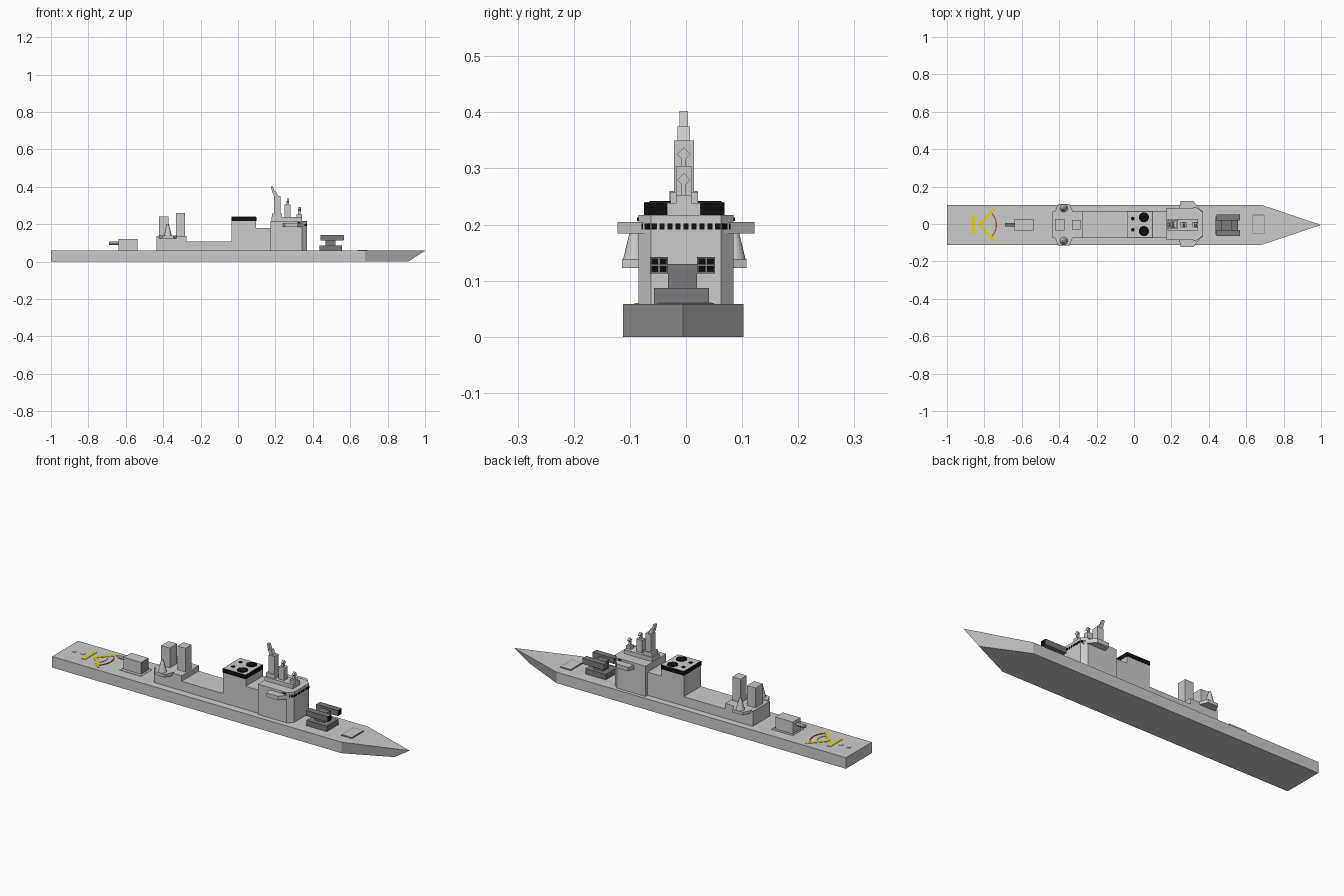
import bpy, bmesh, math

if "Cube" in bpy.data.objects:
    bpy.data.objects.remove(bpy.data.objects["Cube"])

CY = -0.004  # centre line of the ship


def mat(name, rgb):
    m = bpy.data.materials.new(name)
    m.diffuse_color = (*rgb, 1)
    m.use_nodes = True
    m.node_tree.nodes["Principled BSDF"].inputs["Base Color"].default_value = m.diffuse_color
    return m


BLACK = mat("black", (0.004, 0.004, 0.004))
YELLOW = mat("yellow", (0.75, 0.7, 0.0))
RED = mat("red", (0.4, 0.05, 0.04))
WHITE = mat("pale", (0.6, 0.6, 0.6))
BLUE = mat("blue_grey", (0.25, 0.3, 0.36))
DARK = mat("dark_grey", (0.2, 0.19, 0.2))


def make(name, bm, m=None):
    bmesh.ops.recalc_face_normals(bm, faces=bm.faces)
    me = bpy.data.meshes.new(name)
    bm.to_mesh(me)
    bm.free()
    ob = bpy.data.objects.new(name, me)
    bpy.context.collection.objects.link(ob)
    if m:
        me.materials.append(m)
    return ob


def loft(name, lower, upper, m=None):
    """Solid between two matching loops of 3D points."""
    bm = bmesh.new()
    a = [bm.verts.new(p) for p in lower]
    b = [bm.verts.new(p) for p in upper]
    bm.faces.new(a)
    bm.faces.new(b)
    n = len(a)
    for i in range(n):
        bm.faces.new((a[i], a[(i + 1) % n], b[(i + 1) % n], b[i]))
    return make(name, bm, m)


def prism(name, pts, z0, z1, m=None):
    return loft(name, [(x, y, z0) for x, y in pts], [(x, y, z1) for x, y in pts], m)


def box(name, x0, x1, y0, y1, z0, z1, m=None):
    return prism(name, [(x0, y0), (x1, y0), (x1, y1), (x0, y1)], z0, z1, m)


def cone(name, x, y, z0, z1, r0, r1, m=None, n=20):
    bm = bmesh.new()
    bmesh.ops.create_cone(bm, cap_ends=True, segments=n, radius1=r0, radius2=r1, depth=z1 - z0)
    bmesh.ops.translate(bm, verts=bm.verts, vec=(x, y, (z0 + z1) / 2))
    return make(name, bm, m)


def strip(name, p, q, w, z, m, h=0.002):
    """Painted line on a deck from p to q."""
    dx, dy = q[0] - p[0], q[1] - p[1]
    k = w / 2 / math.hypot(dx, dy)
    nx, ny = -dy * k, dx * k
    prism(name, [(p[0] + nx, p[1] + ny), (q[0] + nx, q[1] + ny),
                 (q[0] - nx, q[1] - ny), (p[0] - nx, p[1] - ny)], z, z + h, m)


def frame(name, x0, x1, y0, y1, w, z, m):
    c = [(x0, y0), (x1, y0), (x1, y1), (x0, y1)]
    for i in range(4):
        strip(name, c[i], c[(i + 1) % 4], w, z, m)


def arc(name, cx, cy, r, w, half, z, m):
    a = [math.radians(-half + 2 * half * i / 12) for i in range(13)]
    pts = [(cx + (r + w) * math.cos(t), cy + (r + w) * math.sin(t)) for t in a]
    pts += [(cx + r * math.cos(t), cy + r * math.sin(t)) for t in reversed(a)]
    prism(name, pts, z, z + 0.002, m)


# hull with raked bow
D = 0.058
plan = lambda tip, z: [(-1, -0.1125, z), (0.68, -0.1125, z), (tip, -0.005, z), (0.68, 0.1025, z), (-1, 0.1025, z)]
loft("hull", plan(0.91, 0), plan(1.0, D))

# foredeck hatch
box("foredeck_hatch", 0.638, 0.693, -0.047, 0.045, D, D + 0.003)
frame("hatch_rim", 0.635, 0.696, -0.05, 0.048, 0.004, D, DARK)

# forward launcher with two four-cell boxes
box("launcher_base", 0.437, 0.555, -0.057, 0.041, D, 0.087, DARK)
box("launcher_pedestal", 0.468, 0.522, -0.032, 0.02, 0.087, 0.13, DARK)
for s in (-1, 1):
    y = -0.006 + s * 0.042
    box("launcher_box", 0.44, 0.565, y - 0.016, y + 0.016, 0.113, 0.142, DARK)
    for a in (-1, 1):
        for b in (-1, 1):
            cy, cz = y + a * 0.0075, 0.1275 + b * 0.0068
            box("launcher_cell", 0.56, 0.567, cy - 0.006, cy + 0.006, cz - 0.0055, cz + 0.0055, BLACK)

# bridge block with chamfered front corners
XC, XF, YW, YF = 0.342, 0.368, 0.085, 0.062
prism("bridge", [(0.175, -YW), (XC, -YW), (XF, -YF), (XF, YF), (XC, YW), (0.175, YW)], D, 0.217)

# bridge windows across front and chamfers
for i in range(9):
    y = (i - 4) * 0.0142
    box("bridge_window", XF - 0.003, XF + 0.0015, y - 0.0047, y + 0.0047, 0.191, 0.202, BLACK)
for s in (-1, 1):
    for t in (0.28, 0.75):
        p = [(XC + (XF - XC) * u + 0.001, s * (YW + (YF - YW) * u + 0.001)) for u in (t - 0.17, t + 0.17)]
        strip("bridge_window", p[0], p[1], 0.003, 0.191, BLACK, 0.011)

# bridge wings
for s in (-1, 1):
    prism("bridge_wing", [(0.24, s * 0.08), (0.25, s * 0.122), (0.318, s * 0.122), (0.362, s * 0.068)],
          0.184, 0.205)
    strip("wing_window", (0.318, s * 0.0855), (0.335, s * 0.0855), 0.003, 0.206, BLACK, 0.007)

# mast platform and masts
box("mast_platform", 0.178, 0.342, -0.034, 0.026, 0.217, 0.238)
box("main_mast_foot", 0.183, 0.235, -0.028, 0.021, 0.238, 0.258)
box("main_mast", 0.192, 0.226, -0.021, 0.014, 0.238, 0.35)
lean = lambda x, w, h, z: [(x, CY - h, z), (x + w, CY - h, z), (x + w, CY + h, z), (x, CY + h, z)]
loft("main_mast_head", lean(0.194, 0.022, 0.011, 0.345), lean(0.183, 0.02, 0.011, 0.375))
loft("main_mast_tip", lean(0.183, 0.014, 0.008, 0.37), lean(0.176, 0.011, 0.008, 0.402))
for x, hw, top, dz in ((0.265, 0.016, 0.304, 0.325), (0.328, 0.014, 0.253, 0.28)):
    box("radar_mast", x - hw, x + hw, CY - 0.014, CY + 0.014, 0.23, top)
    box("radar_stalk", x - 0.006, x + 0.006, CY - 0.004, CY + 0.004, top, dz)
    d = [(0, -0.012), (0.012, 0), (0, 0.012), (-0.012, 0)]
    loft("radar_diamond", [(x - 0.004, CY + u, dz + v) for u, v in d],
         [(x + 0.008, CY + u, dz + v) for u, v in d])

# midship funnel block with black cap and exhausts
Y0, Y1 = -0.074, 0.068
box("midship_house", 0.097, 0.175, Y0, Y1, D, 0.18)
box("funnel", -0.035, 0.097, Y0, Y1, D, 0.217)
box("funnel_band", -0.036, 0.098, Y0 - 0.001, Y1 + 0.001, 0.217, 0.239, BLACK)
box("funnel_top", -0.034, 0.096, Y0 + 0.001, Y1 - 0.001, 0.237, 0.24)
for s in (-1, 1):
    cone("large_exhaust", 0.053, CY + 0.003 + s * 0.037, 0.238, 0.242, 0.027, 0.027, BLACK)
    cone("small_exhaust", -0.006, CY + 0.003 + s * 0.03, 0.238, 0.242, 0.01, 0.01, BLACK)

# aft house with two towers
box("aft_house", -0.28, -0.035, Y0, Y1, D, 0.107)
box("aft_tower_base", -0.435, -0.275, Y0, Y1, D, 0.136)
box("aft_tower_rear", -0.422, -0.372, CY - 0.03, CY + 0.03, 0.136, 0.24)
box("aft_tower_front", -0.332, -0.284, CY - 0.025, CY + 0.025, 0.136, 0.26)

# side sponsons with tapered gun domes
for s in (-1, 1):
    c = -0.003
    prism("sponson", [(-0.425, c + s * 0.065), (-0.405, c + s * 0.111), (-0.345, c + s * 0.111),
                      (-0.325, c + s * 0.065)], 0.123, 0.139)
    cone("sponson_dome", -0.375, c + s * 0.088, 0.139, 0.2, 0.021, 0.006)

# aft gun with painted surround
box("aft_gun_house", -0.64, -0.54, -0.034, 0.028, D, 0.12)
box("aft_gun_front_plate", -0.541, -0.538, -0.034, 0.028, D, 0.12, BLUE)
barrel = [(0.009 * math.cos(i * math.pi / 4), 0.009 * math.sin(i * math.pi / 4)) for i in range(8)]
loft("aft_gun_barrel", [(-0.69, CY + u, 0.098 + v) for u, v in barrel],
     [(-0.63, CY + u, 0.098 + v) for u, v in barrel])
frame("gun_surround", -0.648, -0.527, -0.052, 0.042, 0.005, D, WHITE)

# flight deck markings
AX = -0.825
strip("deck_bar", (-0.86, CY - 0.049), (-0.86, CY + 0.049), 0.02, D, YELLOW)
for s in (-1, 1):
    strip("deck_chevron", (AX, CY), (AX + 0.075, CY + s * 0.083), 0.014, D, YELLOW)
arc("deck_red_arc", AX, CY, 0.086, 0.006, 46, D, RED)
arc("deck_pale_arc", AX, CY, 0.055, 0.006, 46, D, WHITE)
for x in (-0.945, -0.897):
    cone("deck_spot", x, CY, D, D + 0.002, 0.011, 0.011, WHITE, 12)
